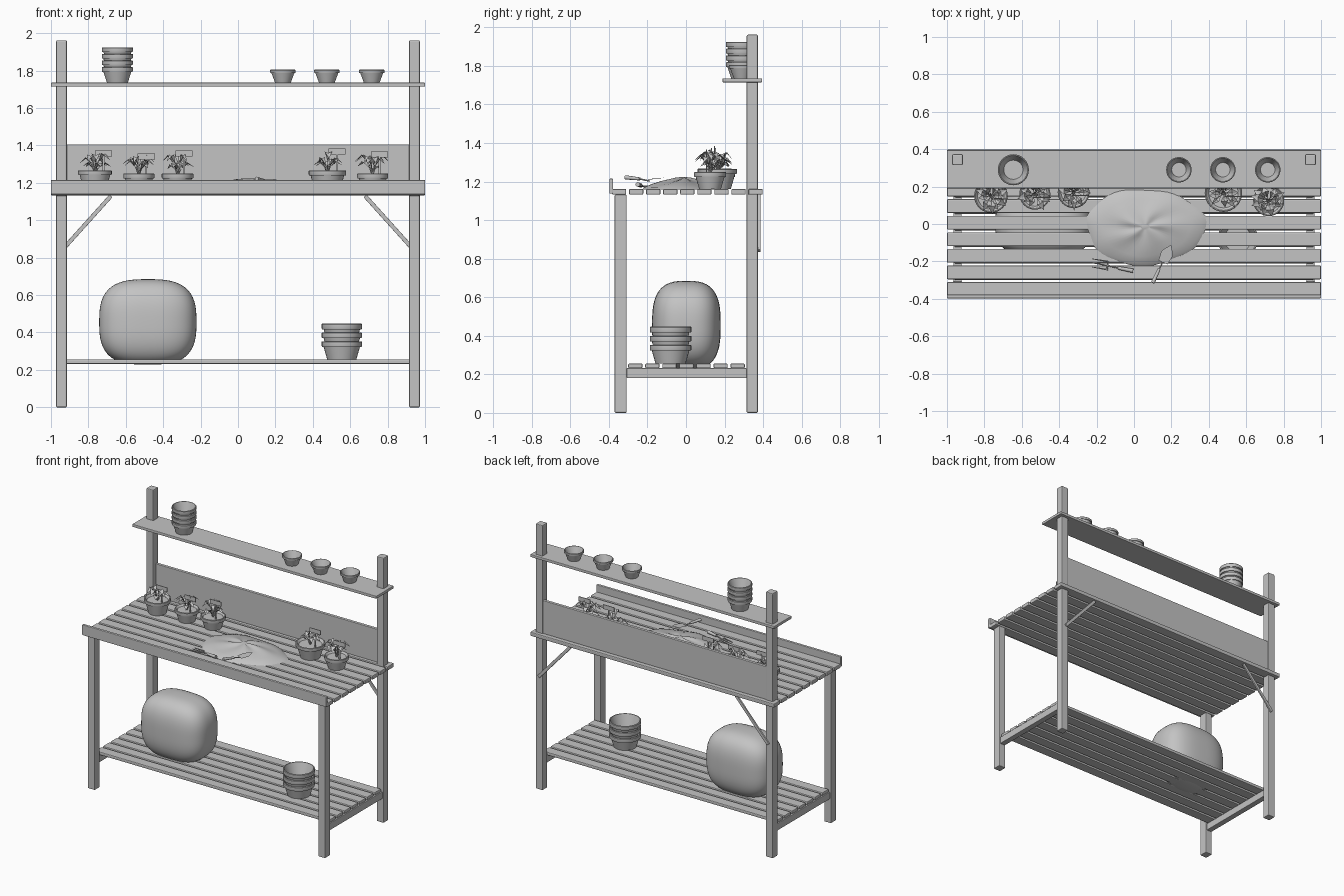
import bpy, bmesh, math, random
from mathutils import Vector, Matrix

if "Cube" in bpy.data.objects:
    bpy.data.objects.remove(bpy.data.objects["Cube"])

random.seed(4)
grey = bpy.data.materials.new("plain_grey")
grey.diffuse_color = (0.55, 0.55, 0.55, 1)
grey.use_nodes = True
grey.node_tree.nodes["Principled BSDF"].inputs["Base Color"].default_value = grey.diffuse_color


def finish(name, bm, smooth=None):
    me = bpy.data.meshes.new(name)
    bmesh.ops.recalc_face_normals(bm, faces=bm.faces[:])
    bm.to_mesh(me)
    bm.free()
    me.materials.append(grey)
    ob = bpy.data.objects.new(name, me)
    bpy.context.collection.objects.link(ob)
    if smooth:
        bpy.ops.object.select_all(action='DESELECT')
        ob.select_set(True)
        bpy.context.view_layer.objects.active = ob
        bpy.ops.object.shade_smooth_by_angle(angle=math.radians(smooth))
    return ob


def board(name, x, y, z, bevel=0.006):
    """Bevelled box from (min, max) ranges."""
    bm = bmesh.new()
    size = [r[1] - r[0] for r in (x, y, z)]
    mid = [(r[0] + r[1]) / 2 for r in (x, y, z)]
    bmesh.ops.create_cube(bm, size=1, matrix=Matrix.Translation(mid) @ Matrix.Diagonal((*size, 1)))
    ob = finish(name, bm)
    if bevel:
        m = ob.modifiers.new("soft_edges", 'BEVEL')
        m.width, m.segments = bevel, 2
    return ob


def lathe(bm, profile, centre, n=32):
    """Revolve (radius, height) points; radius 0 closes the end."""
    rings = []
    for r, h in profile:
        c = Vector(centre) + Vector((0, 0, h))
        if r == 0:
            rings.append([bm.verts.new(c)] * n)
        else:
            rings.append([bm.verts.new(c + Vector((r * math.cos(a), r * math.sin(a), 0)))
                          for a in (2 * math.pi * i / n for i in range(n))])
    for lo, hi in zip(rings, rings[1:]):
        for i in range(n):
            j = (i + 1) % n
            bm.faces.new(list(dict.fromkeys((lo[i], lo[j], hi[j], hi[i]))))


def pot(bm, x, y, z, r, h, base, rim, fill=0.1):
    """Hollow flower pot; fill is the height of the inner floor."""
    t = 0.08 * r
    b = r * 0.9
    lathe(bm, [(0, 0), (base, 0), (b, h - rim), (r * 0.98, h - rim), (r, h - rim * 0.8),
               (r, h - 0.003), (r - 0.003, h), (r - t, h),
               (base + (b - base) * fill - t, h * fill), (0, h * fill)], (x, y, z))


def rod(bm, a, b, r1, r2, n=10):
    """Tapered rod between two points."""
    a, b = Vector(a), Vector(b)
    rot = (b - a).to_track_quat('Z', 'Y').to_matrix().to_4x4()
    bmesh.ops.create_cone(bm, cap_ends=True, segments=n, radius1=r1, radius2=r2,
                          depth=(b - a).length, matrix=Matrix.Translation((a + b) / 2) @ rot)


# Posts, end rails and diagonal braces
for s, side in ((-1, "left"), (1, "right")):
    def span(a, b):
        return tuple(sorted((s * a, s * b)))
    board(f"{side}_front_leg", span(0.915, 0.972), (-0.37, -0.308), (0, 1.132))
    board(f"{side}_back_post", span(0.915, 0.972), (0.315, 0.373), (0, 1.962))
    board(f"{side}_end_rail", span(0.922, 0.965), (-0.308, 0.315), (0.18, 0.232), 0.004)
    brace = board(f"{side}_brace", (-0.195, 0.195), (-0.006, 0.006), (-0.011, 0.011), 0.002)
    brace.location = (s * 0.81, 0.38, 0.985)
    brace.rotation_euler.y = s * math.radians(48)

# Slatted worktop and lower shelf
for i in range(9):
    y = -0.347 + 0.0885 * i
    board(f"worktop_slat_{i + 1}", (-1, 1), (y - 0.037, y + 0.037), (1.132, 1.162))
for i in range(7):
    y = -0.263 + 0.0885 * i
    board(f"lower_slat_{i + 1}", (-0.96, 0.96), (y - 0.037, y + 0.037), (0.232, 0.256))
board("front_lip", (-1, 1), (-0.398, -0.378), (1.138, 1.215), 0.004)
board("back_panel", (-0.92, 0.92), (0.345, 0.368), (1.16, 1.405), 0.003)
board("top_shelf", (-1, 1), (0.19, 0.395), (1.715, 1.736), 0.004)


# Empty pots, single and nested
def stack(name, x, y, z, r, h, base, rim, step, count):
    bm = bmesh.new()
    for k in range(count):
        pot(bm, x, y, z + k * step, r, h, base, rim)
    finish(name, bm, 40)


stack("top_pot_stack", -0.645, 0.29, 1.736, 0.083, 0.084, 0.056, 0.026, 0.035, 4)
stack("lower_pot_stack", 0.555, -0.08, 0.256, 0.108, 0.097, 0.078, 0.03, 0.047, 3)
for k, x in enumerate((0.24, 0.475, 0.715)):
    stack(f"small_pot_{k + 1}", x, 0.29, 1.736, 0.068, 0.069, 0.042, 0.018, 0, 1)


# Seedlings: arching folded leaves on thin stems
def leaf(bm, root, ang, reach, rise, width):
    out = Vector((math.cos(ang), math.sin(ang), 0))
    side = Vector((-out.y, out.x, 0))
    up = Vector((0, 0, 1))
    a = root + out * reach * 0.2 + up * rise * 0.6
    mid = root + out * reach * 0.6 + up * rise
    tip = root + out * reach + up * rise * 0.72
    rod(bm, root, a, 0.003, 0.002, 5)
    va, vm, vt = (bm.verts.new(p) for p in (a, mid, tip))
    for d in (-1, 1):
        e = bm.verts.new(mid + side * d * width + up * 0.008 - out * reach * 0.05)
        bm.faces.new((va, e, vm))
        bm.faces.new((vm, e, vt))


# x, y, pot radius, pot height, label left edge, label bottom
plants = [(-0.765, 0.15, 0.09, 0.105, -0.765, 1.342), (-0.53, 0.16, 0.083, 0.088, -0.537, 1.325),
          (-0.323, 0.17, 0.085, 0.088, -0.335, 1.342), (0.478, 0.165, 0.1, 0.104, 0.484, 1.352),
          (0.72, 0.125, 0.083, 0.088, 0.71, 1.335)]
for k, (x, y, r, h, lx, lz) in enumerate(plants):
    bm = bmesh.new()
    pot(bm, x, y, 1.162, r, h, r * 0.68, 0.026, 0.85)
    finish(f"planter_{k + 1}", bm, 40)
    bm = bmesh.new()
    root = Vector((x, y, 1.162 + h * 0.8))
    for i in range(11):
        leaf(bm, root, i * 2.4 + k, random.uniform(0.06, 0.1),
             random.uniform(0.05, 0.115), random.uniform(0.016, 0.024))
    finish(f"seedling_{k + 1}", bm)
    ly = y - 0.02
    board(f"plant_label_{k + 1}", (lx, lx + 0.092), (ly, ly + 0.005), (lz, lz + 0.032), 0)
    board(f"label_stake_{k + 1}", (lx + 0.041, lx + 0.051), (ly, ly + 0.005),
          (1.162 + h * 0.75, lz), 0)

# Full sack on the lower shelf
bm = bmesh.new()
bmesh.ops.create_cube(bm, size=2)
bmesh.ops.subdivide_edges(bm, edges=bm.edges[:], cuts=15, use_grid_fill=True)
for v in bm.verts:
    n = sum(abs(c) ** 2.9 for c in v.co) ** (1 / 2.9)
    p = v.co / n
    z = 0.455 + 0.23 * p.z
    if z < 0.256:
        z = 0.256 - 0.9 * (0.256 - z)
    v.co = (-0.482 + 0.26 * p.x, 0.002 + 0.178 * p.y, z)
finish("sack", bm, 60)

# Loose heap of soil with a lumpy outline
bm = bmesh.new()
n = 48
rings = []
for t, h in ((1, 0), (0.93, 0.012), (0.75, 0.026), (0.5, 0.042), (0.25, 0.054), (0.08, 0.058)):
    ring = []
    for i in range(n):
        a = 2 * math.pi * i / n
        w = t * (1 + 0.03 * math.sin(3 * a + 1) + 0.02 * math.sin(7 * a))
        z = 1.16 + h * (1 + 0.1 * math.sin(5 * a + 4 * t))
        ring.append(bm.verts.new((0.06 + 0.32 * w * math.cos(a), -0.015 + 0.205 * w * math.sin(a), z)))
    rings.append(ring)
for lo, hi in zip(rings, rings[1:]):
    for i in range(n):
        bm.faces.new((lo[i], lo[(i + 1) % n], hi[(i + 1) % n], hi[i]))
bm.faces.new(rings[-1])
bm.faces.new(rings[0][::-1])
finish("soil_heap", bm, 50)

# Trowel: handle, neck and pointed blade
bm = bmesh.new()
rod(bm, (0.1, -0.315, 1.222), (0.135, -0.24, 1.214), 0.011, 0.008)
rod(bm, (0.135, -0.24, 1.214), (0.16, -0.19, 1.203), 0.004, 0.004)
axis = Vector((0.42, 0.9, 0)).normalized()
side = Vector((axis.y, -axis.x, 0))
base = Vector((0.155, -0.205, 1.2))
left, right = [], []
for d, w in ((0, 0.026), (0.05, 0.033), (0.07, 0.024), (0.1, 0.002)):
    p = base + axis * d + Vector((0, 0, d * 0.1))
    left.append(bm.verts.new(p - side * w + Vector((0, 0, 0.01))))
    right.append(bm.verts.new(p + side * w + Vector((0, 0, 0.01))))
for i in range(3):
    bm.faces.new((left[i], right[i], right[i + 1], left[i + 1]))
finish("trowel", bm, 40)

# Hand fork: handle, neck, crossbar and three tines
bm = bmesh.new()
rod(bm, (-0.005, -0.25, 1.185), (-0.085, -0.235, 1.182), 0.012, 0.009)
rod(bm, (-0.085, -0.235, 1.182), (-0.14, -0.222, 1.176), 0.004, 0.004)
rod(bm, (-0.145, -0.245, 1.176), (-0.137, -0.2, 1.176), 0.004, 0.004)
for dy in (-0.022, 0, 0.022):
    rod(bm, (-0.14, -0.222 + dy, 1.176), (-0.225, -0.208 + dy, 1.17), 0.005, 0.002, 6)
finish("hand_fork", bm, 40)
